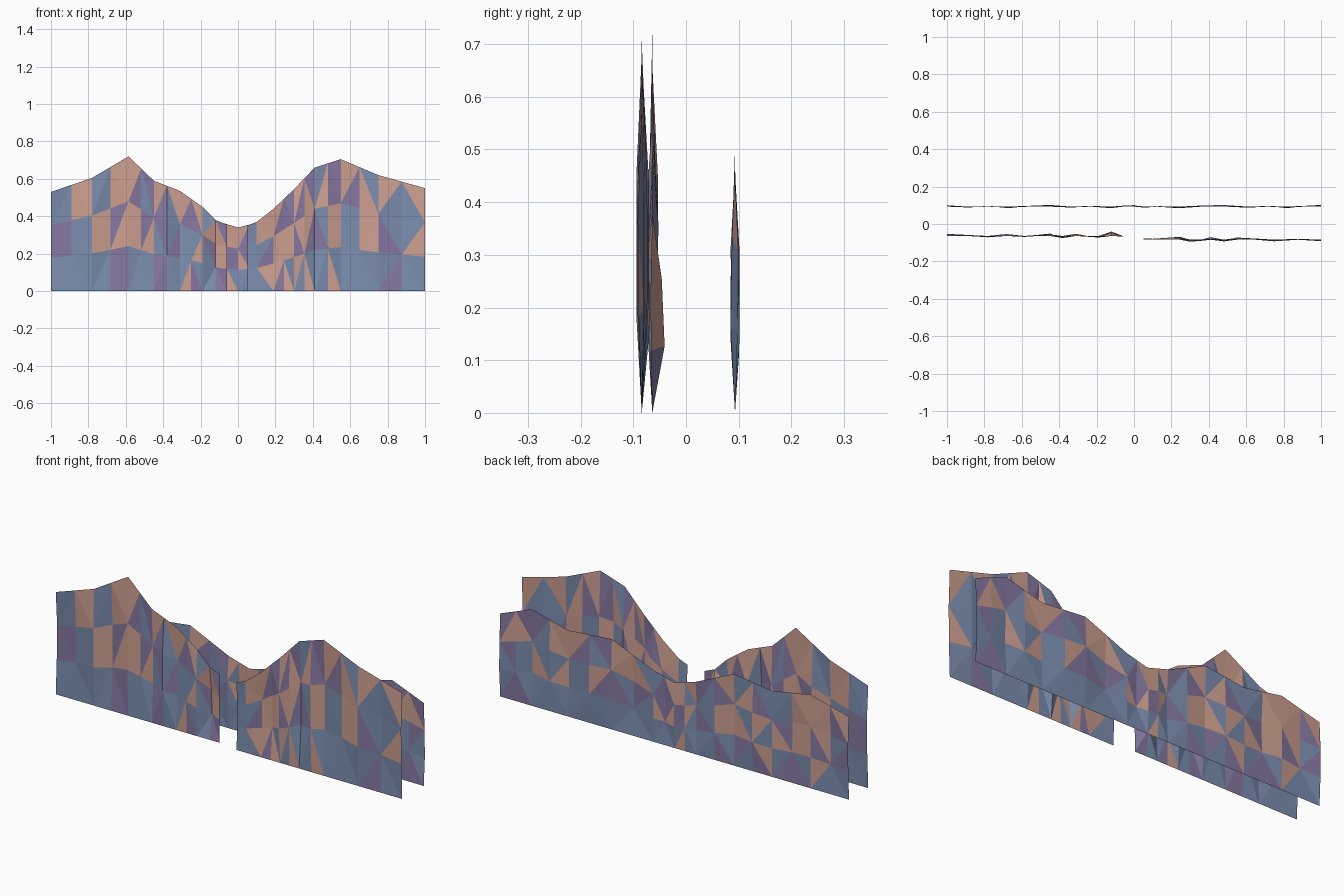
import bpy, random

if "Cube" in bpy.data.objects:
    bpy.data.objects.remove(bpy.data.objects["Cube"])

# facet colours: slate blue, dusty purple, warm rose
mats = []
for name, col in (("slate_blue", (0.20, 0.27, 0.43, 1)),
                  ("dusty_purple", (0.24, 0.19, 0.36, 1)),
                  ("warm_rose", (0.62, 0.35, 0.28, 1))):
    m = bpy.data.materials.new(name)
    m.diffuse_color = col
    m.use_nodes = True
    m.node_tree.nodes["Principled BSDF"].inputs["Base Color"].default_value = m.diffuse_color
    mats.append(m)


def ridge(name, y, profile, bumps, mids, seed):
    """Faceted mountain sheet: skyline profile, 3 bands, alternating diagonals."""
    rng = random.Random(seed)
    cols = []
    for i, (a, b) in enumerate(zip(profile, profile[1:])):
        cols += [a, mids.get(i, ((a[0] + b[0]) / 2, (a[1] + b[1]) / 2))]
    cols.append(profile[-1])
    verts, faces, tint = [], [], []
    for i, (x, h) in enumerate(cols):
        for r in range(4):
            # top and bottom edges stay near the plane, the middle is crumpled
            k = rng.uniform(0.6, 1.0) if r in (1, 2) else 0
            verts.append((x, y + k * bumps[i % len(bumps)], h * r / 3))
    for i in range(len(cols) - 1):
        for r in range(3):
            a, b = i * 4 + r, (i + 1) * 4 + r
            if (i + r) % 2 == 0:
                faces += [(a, b, b + 1), (a, b + 1, a + 1)]
            else:
                faces += [(a, b, a + 1), (b, b + 1, a + 1)]
            weights = ((6, 2, 1), (4, 3, 3), (3, 2, 4))[r]
            tint += rng.choices((0, 1, 2), weights, k=2)
    me = bpy.data.meshes.new(name)
    me.from_pydata(verts, [], faces)
    for m in mats:
        me.materials.append(m)
    for p, t in zip(me.polygons, tint):
        p.material_index = t
        p.use_smooth = False
    ob = bpy.data.objects.new(name, me)
    bpy.context.collection.objects.link(ob)


# front left mountain
ridge("front_left_mountain", -0.064,
      [(-1, .53), (-.78, .605), (-.585, .72), (-.45, .59), (-.31, .535),
       (-.19, .45), (-.06, .355)],
      [.012, .006, -.009, .012, -.008, .006, .014, -.014, .012, -.004, -.01, .024, -.004],
      {5: (-.12, .38)}, 1)

# front right mountain
ridge("front_right_mountain", -0.084,
      [(.05, .35), (.19, .44), (.3, .545), (.41, .66), (.55, .705),
       (.75, .62), (1, .55)],
      [.006, .008, .012, .018, -.012, -.008, .018, -.01, .012, .008, -.014, .006, -.008],
      {0: (.1, .37)}, 2)

# low mountain range behind the gap
ridge("back_range", 0.093,
      [(-1, .43), (-.78, .485), (-.56, .446), (-.34, .475), (-.12, .375), (0, .34),
       (.12, .37), (.36, .468), (.61, .447), (.82, .5), (1, .43)],
      [.009, -.006, .004, -.009, .006], {}, 3)
